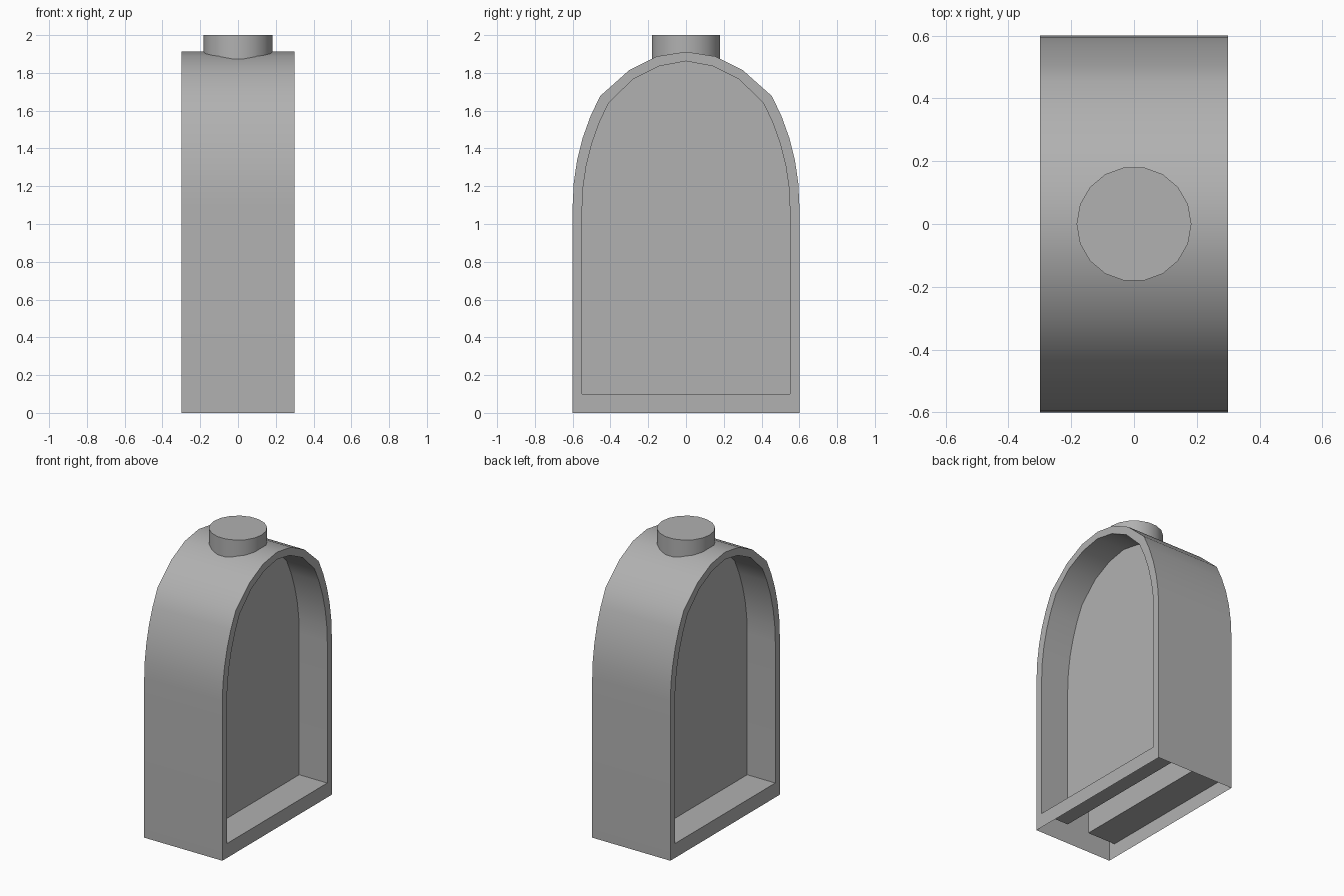
import bpy, bmesh, math

if "Cube" in bpy.data.objects:
    bpy.data.objects.remove(bpy.data.objects["Cube"])

HALF_W = 0.3      # half thickness of the body along x
PANEL_X = 0.085   # recessed panel distance from the middle

# Darker grey shared by both parts
grey = bpy.data.materials.new("dark_grey")
grey.diffuse_color = (0.44, 0.44, 0.44, 1)
grey.use_nodes = True
grey.node_tree.nodes["Principled BSDF"].inputs["Base Color"].default_value = grey.diffuse_color


def arch(half, base, spring, crown, steps=5):
    """Closed (y, z) arch outline: bottom corner, large side arc, crown points, mirrored."""
    y1, z1 = crown[0]
    dy, dz = half - y1, z1 - spring
    r = (dy * dy + dz * dz) / (2 * dy)
    end = math.asin(dz / r)
    side = [(half, base)]
    for i in range(steps):
        a = end * i / steps
        side.append((half - r * (1 - math.cos(a)), spring + r * math.sin(a)))
    side += crown[:-1]
    return side + [crown[-1]] + [(-y, z) for y, z in reversed(side)]


def finish(name, bm):
    bmesh.ops.recalc_face_normals(bm, faces=bm.faces)
    mesh = bpy.data.meshes.new(name)
    bm.to_mesh(mesh)
    bm.free()
    mesh.materials.append(grey)
    obj = bpy.data.objects.new(name, mesh)
    bpy.context.collection.objects.link(obj)
    bpy.ops.object.select_all(action='DESELECT')
    obj.select_set(True)
    bpy.context.view_layer.objects.active = obj
    bpy.ops.object.shade_smooth_by_angle(angle=math.radians(30))
    return obj


outer = arch(0.6, 0.0, 1.1, [(0.455, 1.677), (0.3, 1.815), (0.153, 1.888), (0, 1.912)])
inner = arch(0.55, 0.1, 1.08, [(0.41, 1.64), (0.28, 1.767), (0.14, 1.836), (0, 1.862)])

# Arched shell, open underneath, with a recessed panel on each broad side
bm = bmesh.new()


def ring(points, x):
    return [bm.verts.new((x, y, z)) for y, z in points]


def bridge(a, b, closed=True):
    n = len(a)
    for i in range(n if closed else n - 1):
        j = (i + 1) % n
        bm.faces.new((a[i], a[j], b[j], b[i]))


edges = []
for s in (1, -1):
    rim = ring(outer, s * HALF_W)
    lip = ring(inner, s * HALF_W)
    panel = ring(inner, s * PANEL_X)
    bridge(rim, lip)
    bridge(lip, panel)
    bm.faces.new(panel)
    edges.append(rim)
bridge(edges[0], edges[1], closed=False)
finish("arched_body", bm)

# Round peg on the crown, sunk slightly into the arch
bm = bmesh.new()
bottom, top = 1.87, 2.0
circle = [(0.183 * math.cos(math.tau * i / 18), 0.183 * math.sin(math.tau * i / 18))
          for i in range(18)]
low = [bm.verts.new((x, y, bottom)) for x, y in circle]
high = [bm.verts.new((x, y, top)) for x, y in circle]
bridge(low, high)
bm.faces.new(high)
finish("top_peg", bm)
